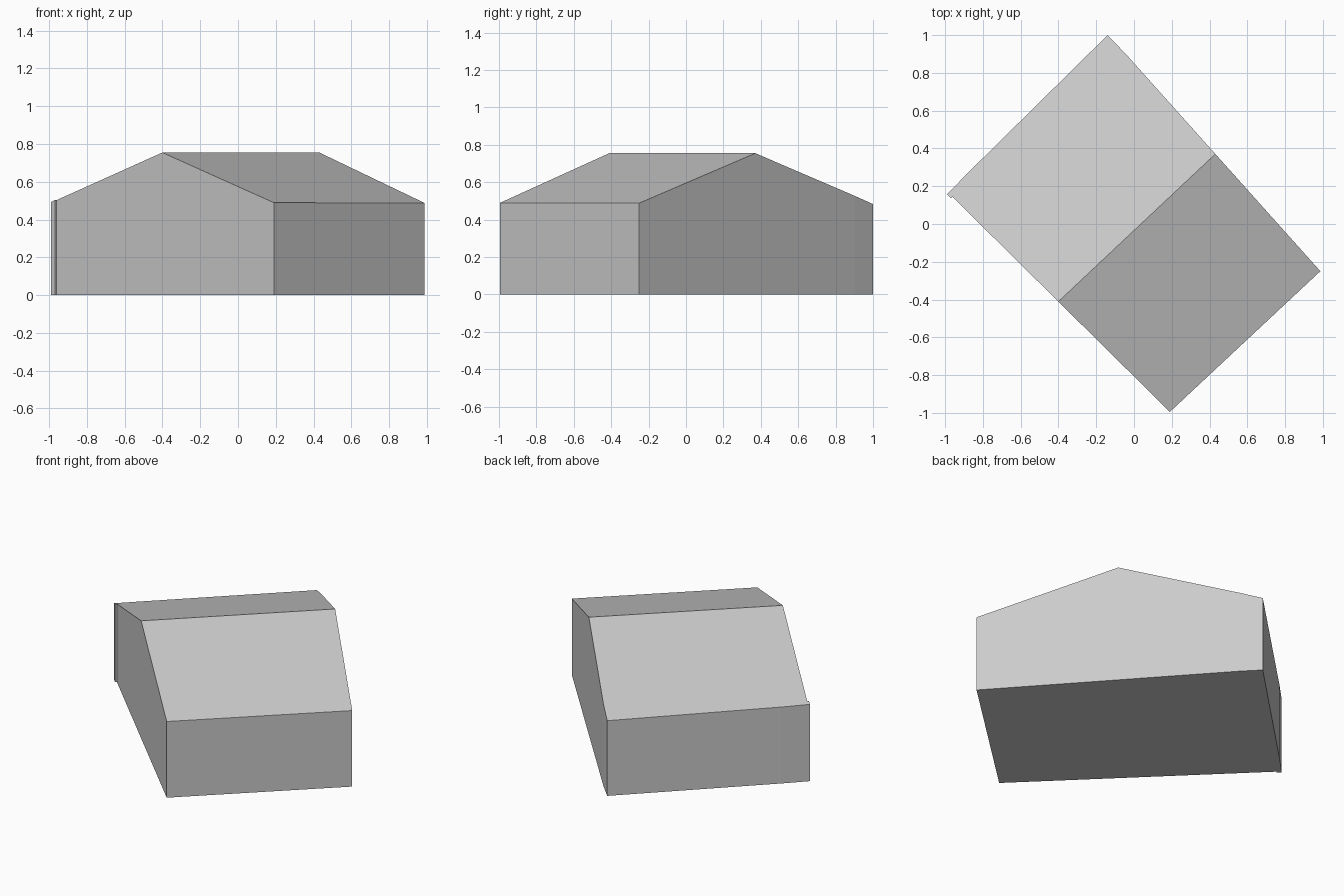
import bpy, bmesh
from mathutils import Vector

cube = bpy.data.objects.get("Cube")
if cube:
    bpy.data.objects.remove(cube, do_unlink=True)

RIDGE_HEIGHT, PITCH = 0.755, 0.32
ridge_a, ridge_b = Vector((-0.40, -0.41, 0)), Vector((0.43, 0.37, 0))
across = (ridge_b - ridge_a).cross(Vector((0, 0, 1))).normalized()

# Plain grey for walls and roof
grey = bpy.data.materials.new("plain grey")
grey.use_nodes = True
colour = (0.6, 0.6, 0.6, 1)
grey.diffuse_color = colour
grey.node_tree.nodes["Principled BSDF"].inputs["Base Color"].default_value = colour

# Wall outline, with a shallow projecting bay at the left corner
outline = [(0.19, -0.995), (0.987, -0.25), (-0.045, 0.902), (-0.14, 1.0),
           (-0.862, 0.288), (-0.868, 0.283), (-0.99, 0.157),
           (-0.97, 0.137), (-0.962, 0.144)]
bm = bmesh.new()
floor = bm.faces.new([bm.verts.new((x, y, 0)) for x, y in outline])
extruded = bmesh.ops.extrude_face_region(bm, geom=[floor])
top = [g for g in extruded["geom"] if isinstance(g, bmesh.types.BMVert)]
bmesh.ops.translate(bm, verts=top, vec=(0, 0, 1))

# Split along the ridge and drop the top to the two roof slopes
bmesh.ops.bisect_plane(bm, geom=bm.verts[:] + bm.edges[:] + bm.faces[:],
                       plane_co=ridge_a, plane_no=across)
for v in bm.verts:
    if v.co.z > 0.5:
        v.co.z = RIDGE_HEIGHT - PITCH * abs((v.co - ridge_a).dot(across))

# Merge the two halves of the floor
flat = [e for e in bm.edges if all(v.co.z < 0.01 for v in e.verts)
        and all(abs(f.normal.z) > 0.9 for f in e.link_faces)]
bmesh.ops.dissolve_edges(bm, edges=flat, use_verts=False)
bmesh.ops.recalc_face_normals(bm, faces=bm.faces[:])

mesh = bpy.data.meshes.new("gabled_building")
bm.to_mesh(mesh)
bm.free()
mesh.materials.append(grey)
building = bpy.data.objects.new("gabled_building", mesh)
bpy.context.collection.objects.link(building)
